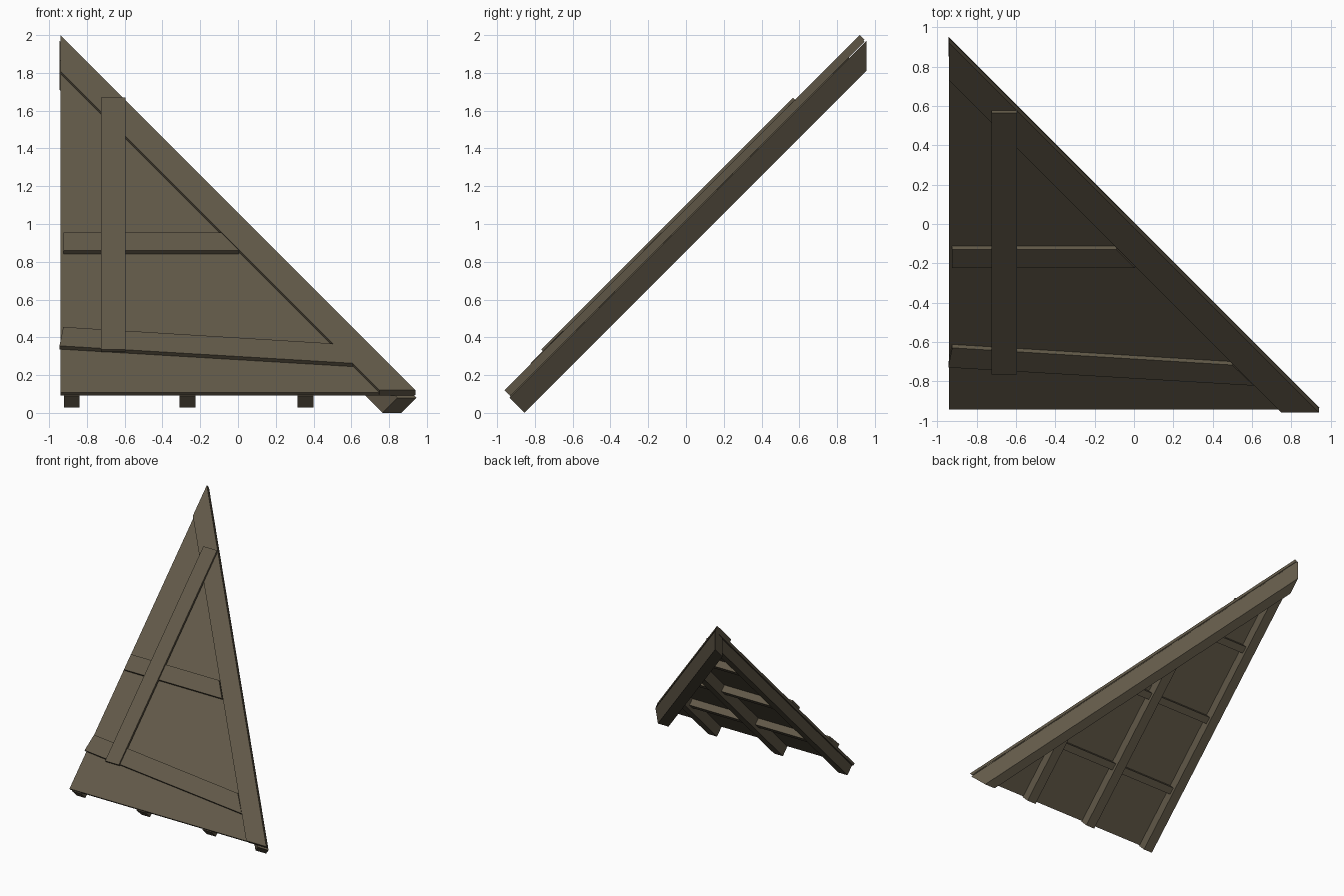
import bpy, bmesh

if "Cube" in bpy.data.objects:
    bpy.data.objects.remove(bpy.data.objects["Cube"])

# The roof plane slopes at 45 degrees. Coordinates used below:
#   s = y + z (up the slope), c = z - y (height off the slope), x across.
wood = bpy.data.materials.new("dark_weathered_wood")
wood.diffuse_color = (0.12, 0.099, 0.065, 1)
wood.use_nodes = True
wood.node_tree.nodes["Principled BSDF"].inputs["Base Color"].default_value = wood.diffuse_color


def prism(name, outline, c0, c1):
    """Board lying on the slope; outline is [(x, s)] or a function of c."""
    bm = bmesh.new()
    rings = []
    for c in (c0, c1):
        pts = outline(c) if callable(outline) else outline
        rings.append([bm.verts.new((x, (s - c) / 2, (s + c) / 2)) for x, s in pts])
    low, high = rings
    n = len(low)
    bm.faces.new(low)
    bm.faces.new(high)
    for i in range(n):
        j = (i + 1) % n
        bm.faces.new((low[i], low[j], high[j], high[i]))
    bmesh.ops.recalc_face_normals(bm, faces=bm.faces)
    me = bpy.data.meshes.new(name)
    bm.to_mesh(me)
    bm.free()
    me.materials.append(wood)
    ob = bpy.data.objects.new(name, me)
    bpy.context.collection.objects.link(ob)
    return ob


# roof sheet
prism("roof_sheet", [(-0.94, -0.835), (0.935, -0.835), (-0.94, 2.91)], 1.02, 1.05)

# trim board along the hip
prism("hip_trim", [(-0.94, 2.92), (-0.94, 2.54), (0.75, -0.84), (0.94, -0.84)], 1.03, 1.08)

# patch boards on the front
prism("level_board", [(-0.925, 0.635), (0.005, 0.635), (-0.09, 0.825), (-0.925, 0.825)],
      1.045, 1.085)
prism("tilted_board", [(-0.945, -0.375), (0.61, -0.56), (0.50, -0.35), (-0.925, -0.175)],
      1.045, 1.085)
prism("upright_board", [(-0.725, -0.43), (-0.595, -0.43), (-0.595, 2.235), (-0.725, 2.235)],
      1.075, 1.103)


# hip beam with vertical sides, cut square at the eave and upright at the top
def hip_outline(c):
    s = -0.855
    y = (s - c) / 2
    return [(-0.945, 2 * 0.955 + c), (-0.945, 2 * 0.855 + c), (-0.09 - y, s), (0.01 - y, s)]


prism("hip_beam", hip_outline, 0.855, 1.015)

# rafters running up the slope into the hip beam
for i, x in enumerate((-0.88, -0.267, 0.358)):
    a, b = x - 0.042, x + 0.042
    prism(f"rafter_{i + 1}",
          lambda c: [(a, -0.845), (b, -0.845),
                     (b, 2 * (-0.06 - b) + c), (a, 2 * (-0.06 - a) + c)], 0.90, 1.025)

# battens across, under the sheet
for i, s in enumerate((-0.10, 0.82, 1.74)):
    p, q = s - 0.042, s + 0.042
    prism(f"batten_{i + 1}",
          lambda c: [(-0.915, p), (-0.06 - (p - c) / 2, p),
                     (-0.06 - (q - c) / 2, q), (-0.915, q)], 0.94, 1.025)
